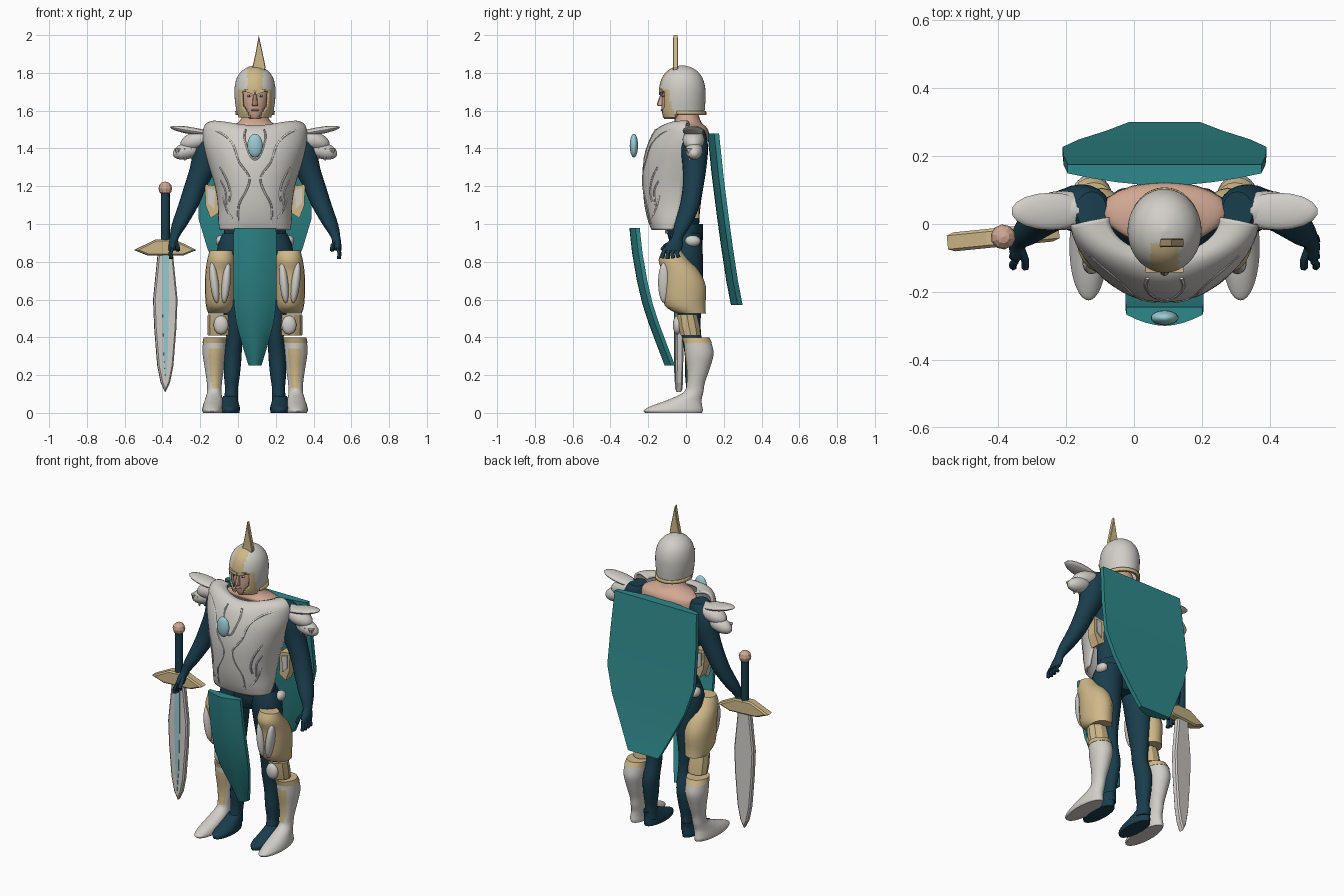
import bpy, bmesh, math
from mathutils import Matrix

if "Cube" in bpy.data.objects:
    bpy.data.objects.remove(bpy.data.objects["Cube"])

CX = 0.09  # the body's mid-plane
COLORS = {"navy": (.010, .047, .074), "teal": (.028, .25, .26), "white": (.64, .62, .58), "gold": (.62, .48, .25),
          "skin": (.64, .39, .29), "blue": (.32, .60, .66)}
MATS = {}
for key, c in COLORS.items():
    MATS[key] = bpy.data.materials.new(key)
    MATS[key].diffuse_color = (*c, 1)


def make(name, bm, mats, mirror=False, smooth=40, loc=(CX, 0, 0), rot=0, thick=0):
    bmesh.ops.recalc_face_normals(bm, faces=bm.faces)
    me = bpy.data.meshes.new(name)
    bm.to_mesh(me)
    bm.free()
    for m in mats.split():
        me.materials.append(MATS[m])
    if smooth:
        me.shade_smooth()
        me.set_sharp_from_angle(angle=math.radians(smooth))
    ob = bpy.data.objects.new(name, me)
    bpy.context.collection.objects.link(ob)
    ob.location = loc
    ob.rotation_euler.z = rot
    if thick:
        mod = ob.modifiers.new("thickness", 'SOLIDIFY')
        mod.thickness, mod.offset = thick, 0
    if mirror:
        ob.modifiers.new("mirror", 'MIRROR').use_mirror_merge = False
    return ob


def refine(rows, k):
    """Smoothly interpolated rows, k steps for each gap."""
    out = []
    for i in range(len(rows) - 1):
        p = [rows[max(0, min(len(rows) - 1, i + d))] for d in (-1, 0, 1, 2)]
        for s in range(k):
            t = s / k
            out.append([.5 * (2 * b + (c - a) * t + (2 * a - 5 * b + 4 * c - d) * t * t
                              + (3 * b - a - 3 * c + d) * t ** 3) for a, b, c, d in zip(*p)])
    return out + [list(rows[-1])]


def loft(name, rows, mats, n=20, k=3, rule=None, keep=None, **kw):
    """Stacked ellipses (z, cx, cy, rx, ry), coloured by an optional rule."""
    bm = bmesh.new()
    rings = [[bm.verts.new((cx + rx * math.cos(2 * math.pi * i / n), cy + ry * math.sin(2 * math.pi * i / n), z))
              for i in range(n)] for z, cx, cy, rx, ry in (refine(rows, k) if k > 1 else rows)]
    for a, b in zip(rings, rings[1:]):
        for i in range(n):
            j = (i + 1) % n
            bm.faces.new((a[i], a[j], b[j], b[i]))
    bm.faces.new(rings[-1])
    if not keep:
        bm.faces.new(rings[0])
    for f in bm.faces:
        f.material_index = rule(f.calc_center_median()) if rule else 0
    if keep:
        bmesh.ops.delete(bm, geom=[f for f in bm.faces if not keep(f.calc_center_median())], context='FACES')
    return make(name, bm, mats, **kw)


def blob(name, c, r, mat, tilt=0, seg=18, **kw):
    bm = bmesh.new()
    m = Matrix.Translation(c) @ Matrix.Rotation(tilt, 4, 'Y') @ Matrix.Diagonal((*r, 1))
    bmesh.ops.create_uvsphere(bm, u_segments=seg, v_segments=seg // 2 + 1, radius=1, matrix=m)
    return make(name, bm, mat, **kw)


def slab(name, pts, y0, y1, mat, bevel=0, **kw):
    """An (x, z) outline extruded from y0 to y1."""
    bm = bmesh.new()
    f = bm.faces.new([bm.verts.new((x, y0, z)) for x, z in pts])
    r = bmesh.ops.extrude_face_region(bm, geom=[f])
    bmesh.ops.translate(bm, vec=(0, y1 - y0, 0), verts=[v for v in r["geom"] if isinstance(v, bmesh.types.BMVert)])
    if bevel:
        bmesh.ops.bevel(bm, geom=[e for e in bm.edges if abs(e.verts[0].co.y - e.verts[1].co.y) < 1e-5],
                        offset=bevel, segments=1, affect='EDGES')
    return make(name, bm, mat, smooth=0, **kw)


def tube(name, pts, r, mat, mirror=True):
    cu = bpy.data.curves.new(name, 'CURVE')
    cu.dimensions, cu.bevel_depth, cu.bevel_resolution, cu.use_fill_caps = '3D', r, 1, True
    sp = cu.splines.new('POLY')
    sp.points.add(len(pts) - 1)
    for q, p in zip(sp.points, pts):
        q.co = (*p, 1)
    tmp = bpy.data.objects.new(name, cu)
    bm = bmesh.new()
    bm.from_mesh(tmp.to_mesh())
    tmp.to_mesh_clear()
    bpy.data.objects.remove(tmp)
    make(name, bm, mat, mirror=mirror, smooth=60)


def panel(name, rows, depth, edge, n=8):
    """Hanging plate with a bowed front and a flat back, rows (z, half width, front y)."""
    bm = bmesh.new()
    loops = []
    for z, w, y in rows:
        us = [2 * i / n - 1 for i in range(n + 1)]
        front = [bm.verts.new((w * u, y + (depth - edge) * abs(u) ** 1.8, z)) for u in us]
        back = [bm.verts.new((w * u, y + depth, z)) for u in us]
        loops.append(front + back[::-1])
    m = len(loops[0])
    for a, b in zip(loops, loops[1:]):
        for i in range(m):
            j = (i + 1) % m
            bm.faces.new((a[i], a[j], b[j], b[i]))
    bm.faces.new(loops[0])
    bm.faces.new(loops[-1])
    make(name, bm, "teal", smooth=25)


# body suit
loft("torso", [(.9, 0, 0, .15, .085), (1.0, 0, -.02, .15, .09), (1.12, 0, -.01, .165, .09), (1.28, 0, 0, .2, .1),
               (1.4, 0, .015, .22, .1), (1.47, 0, .025, .2, .085), (1.5, 0, .03, .17, .07)], "navy", n=28)
loft("hips", [(.82, 0, .0, .08, .06), (.88, 0, 0, .15, .085), (.96, 0, 0, .165, .09), (1.0, 0, 0, .15, .09)], "navy")
loft("leg", [(.04, .128, .03, .04, .05), (.12, .125, .04, .034, .04), (.2, .122, .045, .042, .05),
             (.3, .117, .05, .046, .056), (.4, .11, .03, .042, .052), (.5, .115, .02, .048, .058),
             (.7, .115, .01, .075, .08), (.86, .11, 0, .092, .088), (.95, .09, 0, .08, .08)], "navy", mirror=True)
loft("foot", [(0, .133, -.045, .05, .125), (.025, .133, -.045, .053, .125), (.05, .133, -.015, .047, .092),
              (.09, .133, .035, .036, .05)], "navy", mirror=True)
loft("arm", [(1.5, .215, .04, .045, .055), (1.47, .225, .042, .065, .065), (1.4, .245, .045, .08, .072),
             (1.3, .272, .045, .072, .063), (1.2, .315, .038, .06, .055), (1.1, .352, .02, .054, .053),
             (1.0, .398, -.015, .042, .046), (.93, .427, -.045, .025, .03), (.89, .434, -.063, .023, .047),
             (.86, .44, -.07, .017, .044)], "navy", mirror=True)
for i in range(4):
    y = -.108 + .024 * i
    tube("finger", [(.438, y, .875), (.448, y - .012, .845), (.445, y - .018 + .005 * i, .815 + .004 * abs(i - 1))],
         .011, "navy")
tube("thumb", [(.425, -.066, .91), (.41, -.108, .885), (.41, -.128, .86)], .012, "navy")

# neck and head
loft("neck_and_shoulders", [(1.44, 0, .035, .19, .09), (1.49, 0, .035, .185, .085), (1.515, 0, .02, .15, .085),
                            (1.54, 0, .01, .085, .07), (1.6, 0, 0, .06, .06)], "skin", n=24)
loft("head", [(1.555, 0, -.07, .025, .045), (1.58, 0, -.055, .05, .07), (1.63, 0, -.045, .068, .085),
              (1.7, 0, -.04, .075, .085), (1.77, 0, -.03, .06, .07)], "skin")
loft("nose", [(1.625, 0, -.128, .017, .016), (1.635, 0, -.134, .015, .02), (1.695, 0, -.12, .009, .012)], "skin", n=8)
blob("lips", (0, -.125, 1.603), (.022, .01, .006), "skin")
blob("eye", (.03, -.121, 1.678), (.014, .006, .006), "white", mirror=True)
blob("pupil", (.03, -.126, 1.678), (.005, .003, .005), "navy", mirror=True, seg=10)

# helmet, with gold front and rim
loft("helmet", [(1.565, 0, -.015, .09, .106), (1.6, 0, -.02, .094, .114), (1.66, 0, -.02, .102, .118),
                (1.72, 0, -.02, .103, .117), (1.77, 0, -.02, .092, .103), (1.805, 0, -.02, .068, .077),
                (1.826, 0, -.02, .036, .042), (1.835, 0, -.02, .004, .004)], "white gold", n=64, k=6,
     rule=lambda c: int(c.z < 1.592 or (c.y < -.055 and ((abs(c.x) < .086 and c.z < 1.712)
                        or (c.z > 1.69 and abs(c.x) < .039)))),
     keep=lambda c: not (c.y < -.03 and c.z < 1.705 and abs(c.x) < .062 - .55 * max(0, 1.63 - c.z))
     and (c.z > 1.58 or c.y < -.06), thick=.01)
slab("brow", [(.004, 1.684), (.05, 1.7), (.056, 1.716), (0, 1.704)], -.143, -.118, "gold", mirror=True)
loft("helmet_rim", [(1.578, 0, -.005, .098, .108), (1.598, 0, -.008, .1, .11)], "gold", n=32, k=1,
     keep=lambda c: c.y > -.04 and abs(c.z - 1.588) < .005, thick=.01)
slab("crest", [(-.02, 1.8), (.05, 1.81), (.056, 1.83), (.046, 1.88), (.02, 2.0), (.004, 1.91)], -.068, -.043, "gold",
     bevel=.003)

# breastplate: rows (z, half width, back y, front y, roundness)
ROWS = [(.97, .18, -.07, -.175, .85), (1.02, .188, -.045, -.195, .85), (1.1, .19, -.02, -.213, .85),
        (1.2, .205, -.01, -.222, .88), (1.3, .235, 0, -.222, .95), (1.4, .262, 0, -.203, 1.0),
        (1.47, .27, 0, -.175, 1.08), (1.52, .26, .0, -.145, 1.1), (1.54, .22, .01, -.115, 1.05),
        (1.525, .165, .02, -.09, 1)]
bm = bmesh.new()
grid = []
for z, w, yb, yf, p in refine(ROWS, 3):
    ring = []
    for i in range(33):
        a = math.pi * i / 32
        c, s = math.cos(a), max(0, math.sin(a))
        dip = .025 * max(0, (z - 1.48) / .06) * s ** 4
        ring.append(bm.verts.new((w * math.copysign(abs(c) ** p, c), yb + (yf - yb) * s ** p, z - dip)))
    grid.append(ring)
for a, b in zip(grid, grid[1:]):
    for i in range(32):
        bm.faces.new((a[i], a[i + 1], b[i + 1], b[i]))
make("breastplate", bm, "white", thick=.014)


def on_plate(x, z):
    i = max(j for j in range(7) if ROWS[j][0] <= z)
    t = (z - ROWS[i][0]) / (ROWS[i + 1][0] - ROWS[i][0])
    w, yb, yf, p = [a + (b - a) * t for a, b in zip(ROWS[i][1:], ROWS[i + 1][1:])]
    return (x, yb + (yf - yb) * max(0, 1 - abs(x / w) ** (2 / p)) ** (p / 2) - .006, z)


RIDGES = [[(.23, 1.5), (.17, 1.475), (.115, 1.42), (.085, 1.33), (.03, 1.25), (.045, 1.18), (.085, 1.1), (.09, 1.0)],
          [(.05, 1.5), (.055, 1.45), (.025, 1.36), (0, 1.34)],
          [(.185, 1.3), (.15, 1.24), (.13, 1.17), (.135, 1.12)],
          [(.18, 1.23), (.155, 1.18), (.15, 1.1)], [(.17, 1.15), (.15, 1.08), (.12, 1.03)]]
for path in RIDGES:
    tube("breastplate_ridge", [on_plate(*p) for p in refine(path, 3)], .006, "white")
blob("chest_gem", (0, -.276, 1.415), (.041, .022, .063), "blue")
loft("belt", [(.95, 0, -.01, .1, .1), (.985, 0, -.01, .1, .1)], "gold", k=1)

# shoulder armour: raised wing, dome and lower lobe with short teeth
blob("shoulder_wing", (.335, .037, 1.493), (.118, .055, .019), "white", tilt=-.17, mirror=True)
blob("shoulder_dome", (.3, .04, 1.445), (.1, .058, .05), "white", tilt=.3, mirror=True)
blob("shoulder_lobe", (.355, .043, 1.39), (.085, .046, .045), "white", tilt=.3, mirror=True)
for i in range(4):
    x = .3 + .036 * i
    loft("shoulder_tooth", [(1.355 - .01 * (i % 3), x, .02, .004, .004), (1.4, x, .02, .019, .022)], "white",
         n=8, k=1, mirror=True)

# side plates on the waist
slab("side_plate", [(.195, 1.2), (.265, 1.21), (.262, 1.1), (.235, 1.03), (.19, 1.06)], .01, .07, "gold", mirror=True)
slab("side_inset", [(.212, 1.18), (.25, 1.19), (.248, 1.11), (.215, 1.08)], .003, .077, "white", mirror=True)
blob("hip_plate", (.18, .035, .91), (.028, .042, .03), "white", mirror=True)

# hanging plates
panel("tabard", [(.98, .112, -.3), (.85, .115, -.286), (.7, .115, -.26), (.58, .112, -.232), (.48, .1, -.2),
                 (.36, .068, -.155), (.25, .034, -.113)], .055, .022)
panel("back_shield", [(1.48, .285, .113), (1.25, .297, .137), (1.03, .3, .165), (.87, .252, .187), (.7, .17, .213),
                      (.57, .105, .238)], .062, .026)

# leg armour
loft("thigh_guard", [(.525, .185, .03, .062, .075), (.57, .185, -.005, .075, .108), (.67, .185, -.01, .081, .115),
                     (.75, .183, -.03, .079, .1), (.81, .18, -.065, .073, .08), (.86, .18, -.075, .06, .05)],
     "gold", mirror=True)
for x in (.153, .215):
    blob("thigh_leaf", (x, -.114, .69), (.024, .034, .11), "white", tilt=.12 if x > .2 else -.1, mirror=True)
loft("knee_guard", [(.41, .19, .025, .06, .055), (.46, .188, .015, .064, .06), (.52, .188, .005, .062, .055)], "gold",
     n=10, k=1, mirror=True, smooth=25)
blob("knee_cap", (.18, -.045, .465), (.04, .025, .05), "white", mirror=True)
loft("boot_cuff", [(.37, .213, .062, .065, .076), (.4, .208, .05, .064, .072)], "gold", k=1, mirror=True)
loft("boot", [(0, .222, -.065, .053, .15), (.015, .224, -.067, .056, .156), (.04, .222, -.045, .053, .13),
              (.07, .218, -.005, .047, .088), (.11, .216, .04, .038, .052), (.16, .215, .052, .04, .048),
              (.23, .215, .064, .05, .06), (.31, .215, .07, .062, .076), (.375, .213, .062, .063, .072)],
     "white gold", n=36, k=5, mirror=True,
     rule=lambda c: int(.125 < c.z < .345 and c.y < .055 and abs(c.x - .21) < .016 + .1 * (c.z - .1)))

# sword
S = dict(loc=(-.385, -.038, 0), rot=.1)
slab("sword_blade", [(-.04, .84), (.04, .84), (.064, .6), (.058, .45), (.042, .25), (.024, .16), (0, .11),
                     (-.024, .16), (-.042, .25), (-.058, .45), (-.064, .6)], -.02, .02, "white", bevel=.008, **S)
slab("blade_inlay", [(-.016, .84), (.016, .84), (.018, .6), (.01, .3), (0, .17), (-.01, .3), (-.018, .6)],
     -.024, -.018, "blue", **S)
slab("sword_guard", [(-.165, .862), (-.09, .832), (.09, .832), (.165, .862), (.05, .918), (-.05, .918)],
     -.028, .028, "gold", bevel=.008, **S)
loft("sword_grip", [(.9, 0, 0, .024, .024), (1.17, 0, 0, .024, .024)], "navy", n=10, k=1, **S)
blob("sword_pommel", (0, 0, 1.188), (.037, .037, .037), "skin", seg=10, smooth=0, **S)

for m in bpy.data.materials:
    if m.users and not m.is_grease_pencil:
        m.use_nodes = True
        m.node_tree.nodes["Principled BSDF"].inputs["Base Color"].default_value = m.diffuse_color
